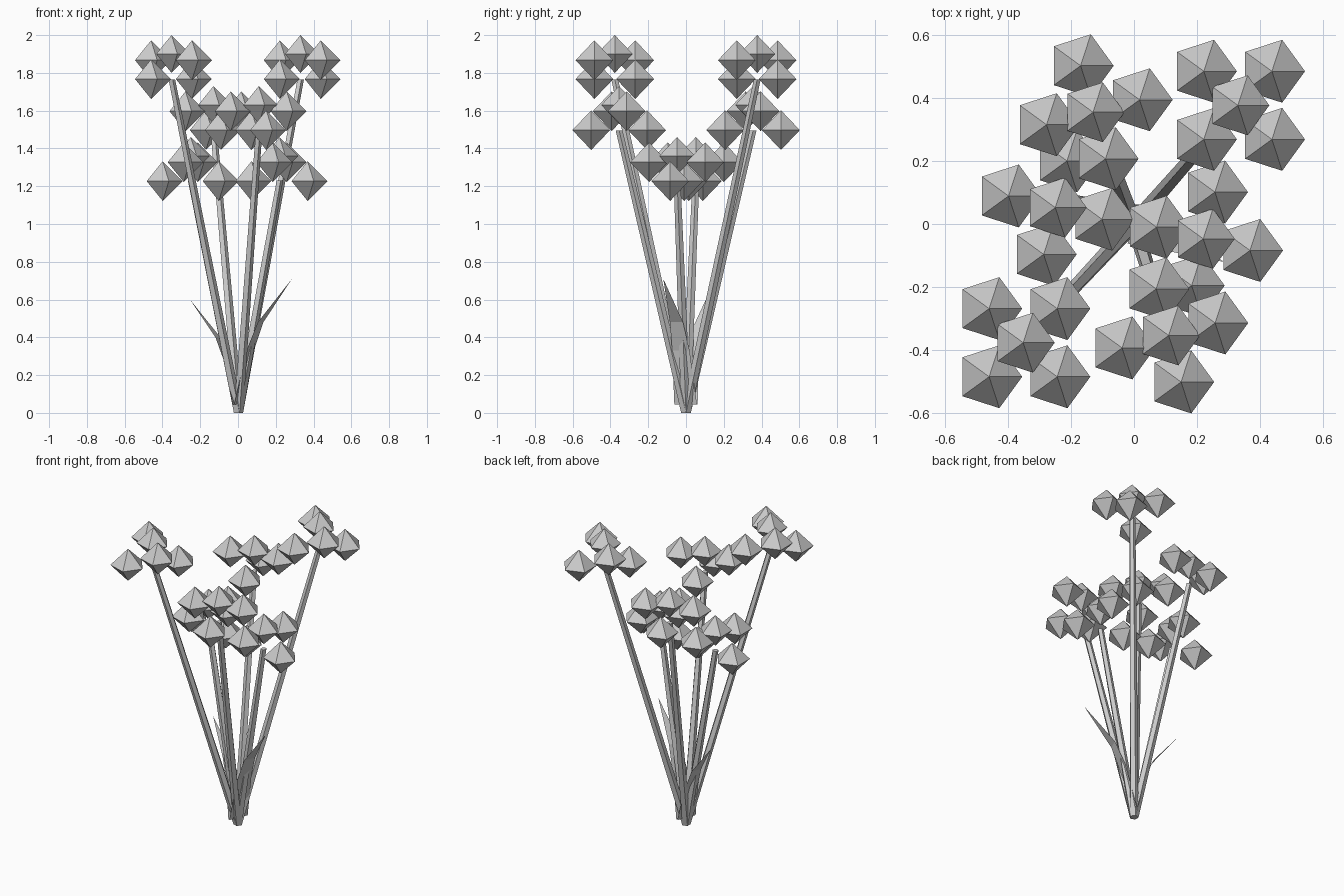
import bpy, bmesh, math
from mathutils import Vector

cube = bpy.data.objects.get("Cube")
if cube:
    bpy.data.objects.remove(cube)

grey = bpy.data.materials.new("plain_grey")
grey.use_nodes = True
grey.diffuse_color = (0.6, 0.6, 0.6, 1)
grey.node_tree.nodes["Principled BSDF"].inputs["Base Color"].default_value = (0.6, 0.6, 0.6, 1)


def finish(bm, name):
    mesh = bpy.data.meshes.new(name)
    bm.normal_update()
    bm.to_mesh(mesh)
    bm.free()
    mesh.materials.append(grey)
    obj = bpy.data.objects.new(name, mesh)
    bpy.context.collection.objects.link(obj)
    return obj


def ring(bm, centre, radius, sides=5):
    step = math.tau / sides
    return [bm.verts.new(centre + Vector((math.cos(i * step), math.sin(i * step), 0)) * radius)
            for i in range(sides)]


def add_blossom(bm, centre, radius):
    """Five-sided double pyramid."""
    rim = ring(bm, centre, radius)
    top = bm.verts.new(centre + Vector((0, 0, radius)))
    bottom = bm.verts.new(centre - Vector((0, 0, radius)))
    for i, a in enumerate(rim):
        b = rim[(i + 1) % len(rim)]
        bm.faces.new((a, b, top))
        bm.faces.new((b, a, bottom))


def add_stem(name, top):
    """Slightly tapered five-sided stalk from the ground."""
    bm = bmesh.new()
    low, high = ring(bm, Vector(), 0.027), ring(bm, top, 0.019)
    for i in range(5):
        j = (i + 1) % 5
        bm.faces.new((low[i], low[j], high[j], high[i]))
    bm.faces.new(high)
    bm.faces.new(low[::-1])
    finish(bm, name)


def add_flower(name, x, y, crown_z, stem_z, angle, drops):
    """Stalk with one blossom on top and four in a ring at two levels."""
    add_stem(name + "_stem", Vector((x, y, stem_z)))
    bm = bmesh.new()
    add_blossom(bm, Vector((x, y, crown_z)), 0.1)
    for i in range(4):
        a = math.radians(angle + 90 * i)
        offset = Vector((math.cos(a) * 0.153, math.sin(a) * 0.153, -drops[i % 2]))
        add_blossom(bm, Vector((x, y, crown_z)) + offset, 0.105)
    finish(bm, name + "_blossoms")


# Three pairs of flowers: tall, middle and short
low_first, high_first = (0.133, 0.033), (0.033, 0.133)
add_flower("tall_back", 0.33, 0.377, 1.9, 1.765, 45, low_first)
add_flower("tall_front", -0.352, -0.377, 1.9, 1.765, 45, low_first)
add_flower("middle_back", -0.13, 0.355, 1.63, 1.495, 15, high_first)
add_flower("middle_front", 0.11, -0.354, 1.63, 1.495, 15, high_first)
add_flower("short_right", -0.25, 0.052, 1.36, 1.23, -14, low_first)
add_flower("short_left", 0.22, -0.047, 1.36, 1.23, -14, low_first)


def add_leaf(name, direction, profile, tip):
    """Thin blade bending outward; profile holds reach, height, half width."""
    out = Vector(direction).normalized()
    side = Vector((-out.y, out.x, 0))
    bm = bmesh.new()
    rows = []
    for reach, z, half in profile:
        mid = out * reach + Vector((0, 0, z))
        rows.append((bm.verts.new(mid - side * half), bm.verts.new(mid + side * half)))
    for (a, b), (c, d) in zip(rows, rows[1:]):
        bm.faces.new((a, b, d, c))
    end = bm.verts.new(out * tip[0] + Vector((0, 0, tip[1])))
    bm.faces.new((*rows[-1], end))
    finish(bm, name)


add_leaf("leaf_left", (0.285, -0.12, 0),
         [(0.005, 0.045, 0.065), (0.07, 0.33, 0.05), (0.13, 0.48, 0.038)], (0.31, 0.71))
add_leaf("leaf_right", (-0.254, 0.105, 0),
         [(0.005, 0.045, 0.065), (0.06, 0.27, 0.045), (0.115, 0.4, 0.034)], (0.275, 0.6))
